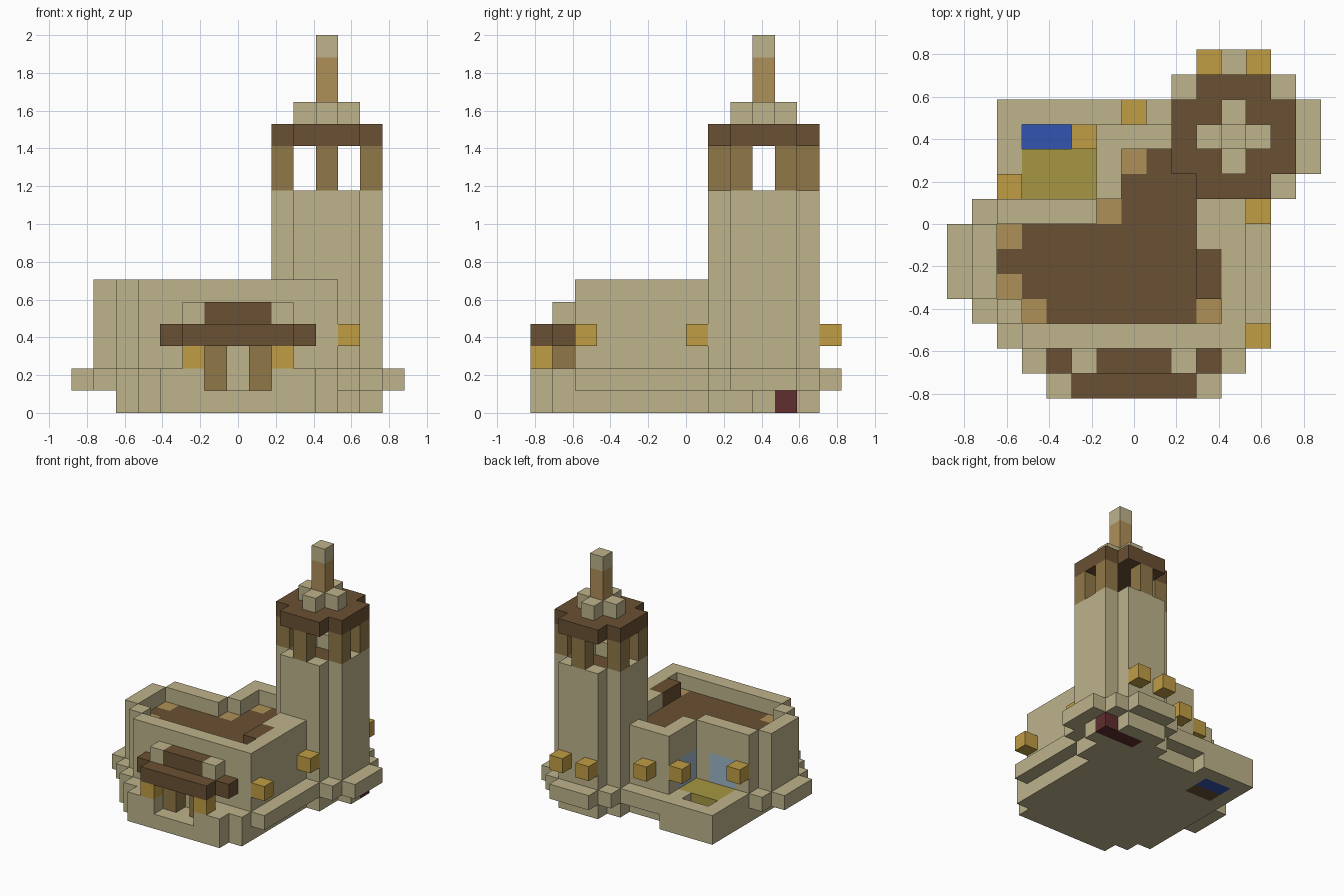
import bpy
import bmesh
from mathutils import Vector

cube = bpy.data.objects.get("Cube")
if cube:
    bpy.data.objects.remove(cube, do_unlink=True)

V = 2 / 17                      # block size
ORIGIN = Vector((-7.5, -7, 0))  # grid corner in blocks


def material(name, hex_code):
    def linear(c):
        return c / 12.92 if c <= 0.04045 else ((c + 0.055) / 1.055) ** 2.4
    rgb = [linear(b / 255) for b in bytes.fromhex(hex_code)]
    mat = bpy.data.materials.new(name)
    mat.use_nodes = True
    mat.diffuse_color = (*rgb, 1)
    mat.node_tree.nodes["Principled BSDF"].inputs["Base Color"].default_value = (*rgb, 1)
    return mat


SAND = material("sandstone", "BDB38B")
DARK = material("dark_wood", "6A5033")
POST = material("post_wood", "907848")
PALE = material("pale_wood", "AF9059")
GOLD = material("lantern_gold", "C09D45")
BLUE = material("water_blue", "3355B0")
HAY = material("straw", "A69642")
RED = material("maroon", "602E2F")
GLASS = material("window_glass", "9CB7C8")

cells = {}    # block -> part name
parts = {}    # part name -> material


def box(i, j, k):
    """Blocks in inclusive ranges; a single number is one block thick."""
    rng = [range(a, a + 1) if isinstance(a, int) else range(a[0], a[1] + 1) for a in (i, j, k)]
    return {(x, y, z) for x in rng[0] for y in rng[1] for z in rng[2]}


def disc(k):
    """Five-block-wide tower section with its corners cut."""
    return box((10, 12), (8, 12), k) | box((9, 13), (9, 11), k)


def rows(start, spans, k):
    """One span of blocks per row, from front to back."""
    out = set()
    for n, span in enumerate(spans):
        out |= box(span, start + n, k)
    return out


def part(name, mat, *groups):
    parts[name] = mat
    for group in groups:
        for c in group:
            cells[c] = name


def carve(group):
    for c in group:
        cells.pop(c, None)


# Foundation and the wider plinth above it
part("foundation", SAND,
     rows(0, [(4, 10), (3, 11)], 0), box((2, 11), (2, 10), 0), box((2, 5), 11, 0),
     box((10, 12), (8, 12), 0), box(9, (9, 11), 0), box(13, (10, 11), 0))
part("plinth", SAND,
     rows(0, [(4, 10), (3, 11), (2, 12), (1, 12)], 1), box((0, 12), (4, 6), 1),
     rows(7, [(1, 12), (2, 13)], 1), box((2, 14), (9, 11), 1),
     rows(12, [(9, 13), (10, 12)], 1))

# Hall walls with parapet, then the sunken roof
hall = [(3, 11), (2, 11), (1, 11), (1, 11), (1, 11), (2, 11), (6, 9), (6, 9), (6, 8)]
roof = [(3, 10), (2, 10), (2, 10), (2, 9), (6, 9), (7, 9), (7, 8)]
part("hall_walls", SAND, rows(2, hall, (2, 5)))
carve(rows(3, roof, 5))
part("hall_roof", DARK, rows(3, roof, 4))
part("roof_corners", PALE, *[box(i, j, 4) for i, j in
                             ((3, 3), (10, 3), (2, 4), (2, 6), (6, 7), (7, 9))])
part("roof_chest", DARK, box(10, (4, 5), 5))

# Tower shaft, belfry, cap and spire
part("tower_shaft", SAND, disc((2, 9)))
carve(box((10, 12), (9, 11), 9))
part("belfry_floor", DARK, box((10, 12), (9, 11), 8))
part("belfry_posts", POST, *[box(i, j, (10, 11)) for i, j in
                             ((9, 9), (9, 11), (13, 9), (13, 11), (11, 8), (11, 12))])
part("tower_cap", DARK, disc(12))
part("cap_cross", SAND, box((10, 12), 10, 13), box(11, (9, 11), 13))
part("spire", PALE, box(11, 10, (14, 15)))
part("spire_tip", SAND, box(11, 10, 16))

# Entrance with posts and awning
carve(box((6, 8), 0, 1) | box(7, 1, 1))
part("door_posts", POST, box(6, 1, (1, 2)), box(8, 1, (1, 2)))
part("awning", DARK, box((5, 9), 0, 3), box((4, 10), 1, 3), box((6, 8), 1, 4))
part("awning_ends", SAND, box(5, 1, 4), box(9, 1, 4))
part("door_lanterns", GOLD, box(5, 0, 2), box(9, 0, 2))

# Wall lanterns
part("wall_lanterns", GOLD, *[box(i, j, 3) for i, j in
                              ((12, 2), (12, 7), (12, 13), (10, 13), (7, 11), (5, 10), (2, 8))])

# Yard: straw bed, water trough, windows facing it
part("straw_bed", HAY, box((3, 5), (8, 9), 1))
carve(box((3, 4), 10, 1))
part("trough_water", BLUE, box((3, 4), 10, 0))
part("trough_base", DARK, box((3, 4), 9, 0))
part("yard_windows", GLASS, box((3, 4), 7, (2, 3)), box(6, (8, 9), (2, 3)))

# Cellar strip under the tower
part("cellar_strip", RED, box((11, 13), 11, 0))


def build(name, mat):
    """Skin the outside of one part, leaving out faces against other blocks."""
    bm = bmesh.new()
    for c in (c for c, owner in cells.items() if owner == name):
        for axis in range(3):
            for side in (0, 1):
                near = list(c)
                near[axis] += 2 * side - 1
                if tuple(near) in cells:
                    continue
                u, w = (axis + 1) % 3, (axis + 2) % 3
                ring = []
                for a, b in ((0, 0), (1, 0), (1, 1), (0, 1)):
                    p = Vector(c)
                    p[axis] += side
                    p[u] += a
                    p[w] += b
                    ring.append(bm.verts.new((p + ORIGIN) * V))
                bm.faces.new(ring if side else ring[::-1])
    bmesh.ops.remove_doubles(bm, verts=bm.verts, dist=V / 100)
    bmesh.ops.dissolve_limit(bm, angle_limit=0.01, verts=bm.verts, edges=bm.edges)
    mesh = bpy.data.meshes.new(name)
    bm.to_mesh(mesh)
    bm.free()
    mesh.materials.append(mat)
    bpy.context.scene.collection.objects.link(bpy.data.objects.new(name, mesh))


for part_name, part_mat in parts.items():
    build(part_name, part_mat)
